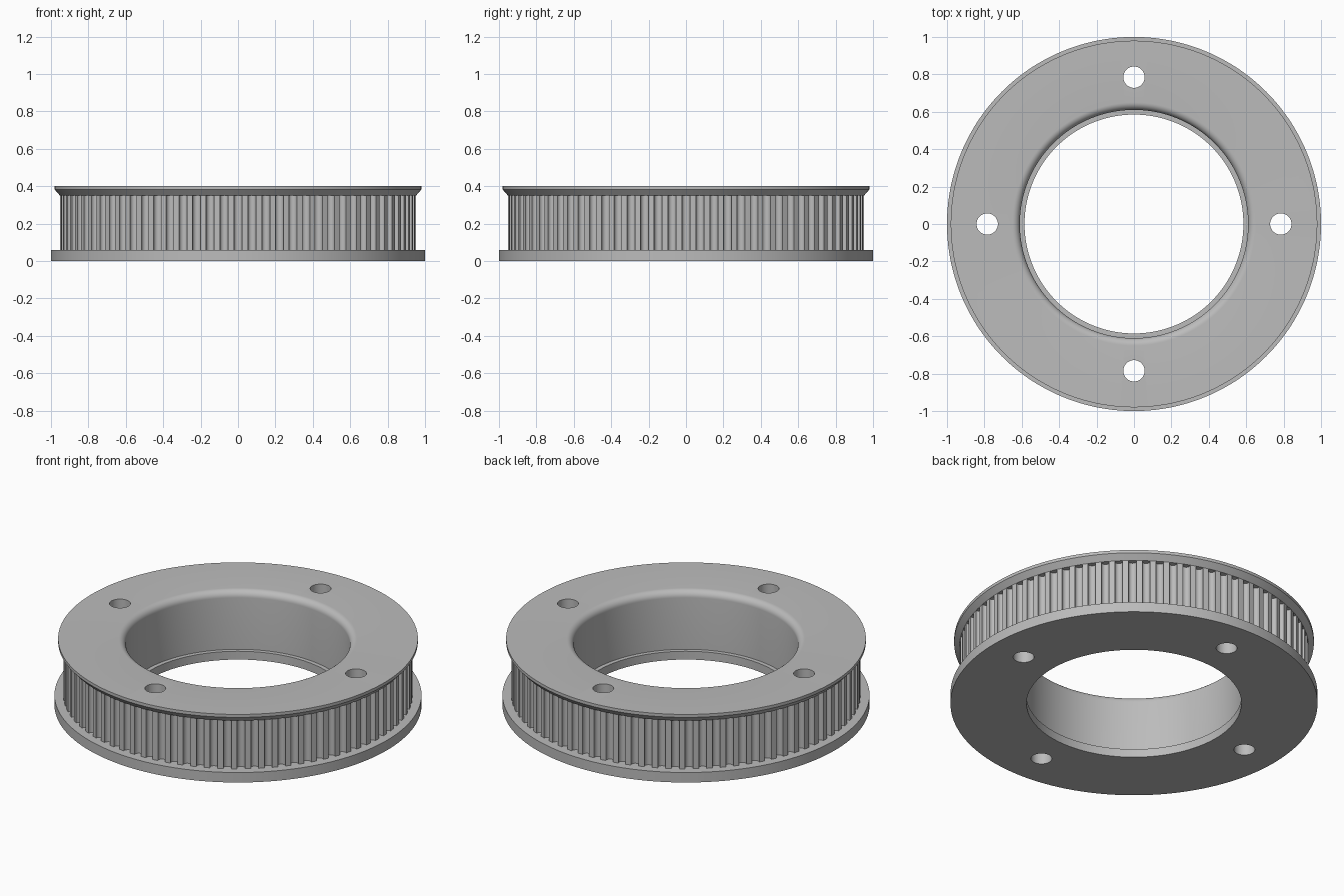
import bpy, bmesh, math
from mathutils import Matrix, Vector

if "Cube" in bpy.data.objects:
    bpy.data.objects.remove(bpy.data.objects["Cube"])

TEETH = 80
LAND_R = 0.952
BASE_TOP, TEETH_TOP, TOP = 0.06, 0.35, 0.4

steel = bpy.data.materials.new("grey_metal")
steel.use_nodes = True
colour = (0.5, 0.5, 0.5, 1)
steel.diffuse_color = colour
steel.node_tree.nodes["Principled BSDF"].inputs["Base Color"].default_value = colour


def make_object(name, bm):
    bmesh.ops.recalc_face_normals(bm, faces=bm.faces)
    mesh = bpy.data.meshes.new(name)
    bm.to_mesh(mesh)
    bm.free()
    mesh.materials.append(steel)
    ob = bpy.data.objects.new(name, mesh)
    bpy.context.collection.objects.link(ob)
    return ob


def lathe(name, profile, steps):
    """Revolve a closed (radius, height) outline around z."""
    bm = bmesh.new()
    verts = [bm.verts.new((r, 0, z)) for r, z in profile]
    edges = [bm.edges.new((v, verts[i - 1])) for i, v in enumerate(verts)]
    bmesh.ops.spin(bm, geom=verts + edges, cent=(0, 0, 0), axis=(0, 0, 1),
                   angle=math.tau, steps=steps, use_merge=True)
    bmesh.ops.remove_doubles(bm, verts=bm.verts, dist=1e-5)
    return make_object(name, bm)


def add_rod(bm, angle, distance, radius, z0, z1, sides):
    place = Matrix.Rotation(angle, 4, "Z") @ Matrix.Translation(
        Vector((distance, 0, (z0 + z1) / 2)))
    bmesh.ops.create_cone(bm, cap_ends=True, segments=sides, radius1=radius,
                          radius2=radius, depth=z1 - z0, matrix=place)


# Pulley body: flat lower flange, rim, flared upper flange, stepped bore
BORE, LIP, ROUND = 0.61, 0.585, 0.04
fillet = [(BORE + ROUND - ROUND * math.cos(a), TOP - ROUND + ROUND * math.sin(a))
          for a in (math.pi / 2 * i / 8 for i in range(9))]
outline = [(LIP, 0), (1, 0), (1, BASE_TOP), (LAND_R, BASE_TOP),
           (LAND_R, TEETH_TOP), (0.98, 0.382), (0.98, TOP)]
outline += fillet[::-1] + [(BORE, 0.05), (LIP, 0.05)]
body = lathe("toothed_pulley", outline, 240)

# Cutters: round belt grooves and four bolt holes
bm = bmesh.new()
for i in range(TEETH):
    add_rod(bm, math.tau * i / TEETH, 0.944, 0.023, BASE_TOP, TEETH_TOP, 16)
for i in range(4):
    add_rod(bm, math.pi / 2 * i, 0.785, 0.057, -0.1, TOP + 0.1, 48)
cutter = make_object("groove_and_hole_cutter", bm)
cutter.hide_render = True

cut = body.modifiers.new("cut", "BOOLEAN")
cut.operation = "DIFFERENCE"
cut.solver = "EXACT"
cut.object = cutter

bpy.ops.object.select_all(action="DESELECT")
bpy.context.view_layer.objects.active = body
body.select_set(True)
bpy.ops.object.modifier_apply(modifier=cut.name)
bpy.data.objects.remove(cutter)
bpy.ops.object.shade_smooth_by_angle(angle=math.radians(30))
